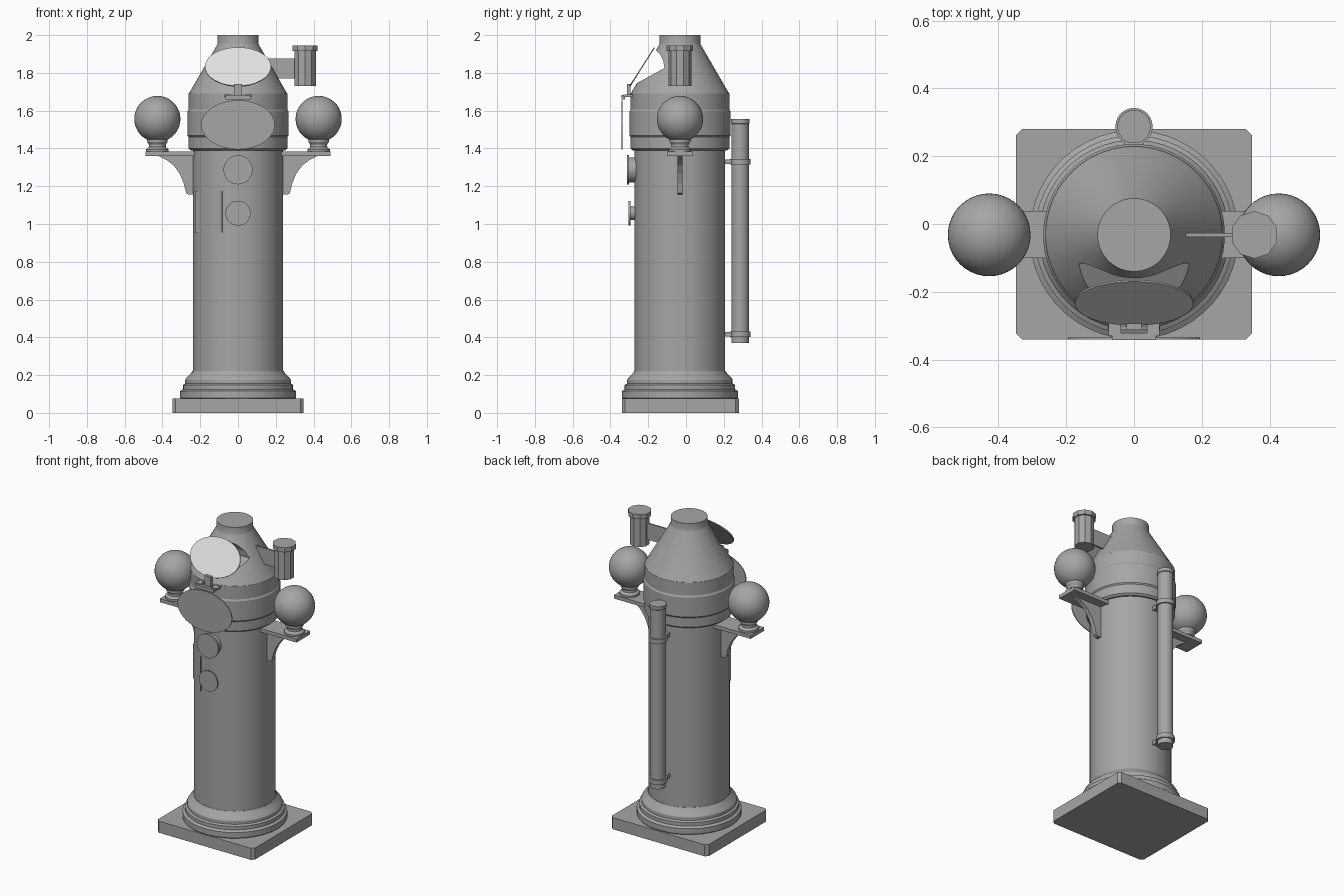
import bpy, bmesh, math
from mathutils import Vector, Matrix

cube = bpy.data.objects.get("Cube")
if cube:
    bpy.data.objects.remove(cube)

CY = -0.032  # depth of the column axis


def material(name, value):
    m = bpy.data.materials.new(name)
    m.use_nodes = True
    colour = (value, value, value, 1)
    m.diffuse_color = colour
    m.node_tree.nodes["Principled BSDF"].inputs["Base Color"].default_value = colour
    return m


GREY = material("mid grey", 0.38)
PALE = material("pale grey", 0.75)


def finish(name, bm, smooth=True):
    bmesh.ops.recalc_face_normals(bm, faces=bm.faces)
    mesh = bpy.data.meshes.new(name)
    bm.to_mesh(mesh)
    bm.free()
    ob = bpy.data.objects.new(name, mesh)
    bpy.context.collection.objects.link(ob)
    mesh.materials.append(GREY)
    if smooth:
        bpy.ops.object.select_all(action='DESELECT')
        ob.select_set(True)
        bpy.context.view_layer.objects.active = ob
        bpy.ops.object.shade_smooth_by_angle(angle=math.radians(30))
    return ob


def lathe(name, profile, x=0, y=CY, sides=48):
    """Closed solid turned around a vertical axis from (radius, height) pairs."""
    bm = bmesh.new()
    rings = []
    for r, z in profile:
        rings.append([bm.verts.new((x + r * math.cos(a), y + r * math.sin(a), z))
                      for a in (math.tau * (i + 0.5) / sides for i in range(sides))])
    for low, high in zip(rings, rings[1:]):
        for i in range(sides):
            j = (i + 1) % sides
            bm.faces.new((low[i], low[j], high[j], high[i]))
    bm.faces.new(rings[0])
    bm.faces.new(rings[-1])
    return finish(name, bm)


def box(name, lo, hi):
    bm = bmesh.new()
    lo, hi = Vector(lo), Vector(hi)
    bmesh.ops.create_cube(bm, size=1, matrix=Matrix.Translation((lo + hi) / 2)
                          @ Matrix.Diagonal((*(hi - lo), 1)))
    return finish(name, bm, False)


def prism(name, points, step):
    """Extrude a flat polygon by a vector."""
    bm = bmesh.new()
    face = bm.faces.new([bm.verts.new(p) for p in points])
    new = bmesh.ops.extrude_face_region(bm, geom=[face])["geom"]
    bmesh.ops.translate(bm, vec=step, verts=[v for v in new if isinstance(v, bmesh.types.BMVert)])
    return finish(name, bm, False)


def disc(name, centre, rx, rz, depth, tilt=0):
    """Elliptical plate facing the front, leaning back by tilt."""
    bm = bmesh.new()
    mat = (Matrix.Translation(centre) @ Matrix.Rotation(math.pi / 2 - tilt, 4, 'X')
           @ Matrix.Diagonal((rx, rz, depth, 1)))
    bmesh.ops.create_cone(bm, cap_ends=True, segments=40, radius1=1, radius2=1,
                          depth=1, matrix=mat)
    return finish(name, bm)


# Square plinth with clipped corners
hx, hy, c = 0.348, 0.31, 0.018
corners = []
for sx, sy in ((1, 1), (-1, 1), (-1, -1), (1, -1)):
    pair = [(sx * hx, sy * (hy - c)), (sx * (hx - c), sy * hy)]
    corners += pair if sx * sy > 0 else pair[::-1]
prism("plinth", [(x, y - 0.03, 0) for x, y in corners], (0, 0, 0.075))

# Moulded foot, column and upper drum
lathe("foot_moulding", [(0.3, 0.07), (0.308, 0.08), (0.308, 0.115), (0.293, 0.125),
                        (0.293, 0.148), (0.28, 0.155), (0.28, 0.175), (0.272, 0.188),
                        (0.25, 0.208), (0.242, 0.222)])
lathe("column", [(0.24, 0.2), (0.24, 1.4)])
lathe("drum", [(0.25, 1.39), (0.262, 1.4), (0.262, 1.46), (0.268, 1.468),
               (0.268, 1.595), (0.262, 1.605), (0.262, 1.69), (0.25, 1.695)])

# Conical hood with a notch cut across its front
hood = lathe("hood", [(0.262, 1.688), (0.11, 1.95), (0.108, 1.955), (0.108, 2.0)], sides=64)
notch = [(-0.148, 1.94), (-0.165, 1.925), (-0.138, 1.9), (-0.12, 1.865), (-0.114, 1.825),
         (-0.28, 1.735), (-0.45, 1.735), (-0.45, 1.94)]
cutter = prism("notch_cutter", [(-0.4, y, z) for y, z in notch], (0.8, 0, 0))
cutter.hide_render = True
cutter.hide_set(True)
cut = hood.modifiers.new("notch", 'BOOLEAN')
cut.operation = 'DIFFERENCE'
cut.solver = 'EXACT'
cut.object = cutter
bpy.context.view_layer.objects.active = hood
hood.select_set(True)
bpy.ops.object.modifier_apply(modifier=cut.name)
bpy.data.objects.remove(cutter)

# Leaning oval lid with a pale outer face, and the hanging oval cover
lean = math.atan2(0.13, 0.205)
lid = disc("hood_lid", (0, -0.232, 1.832), 0.175, 0.121, 0.006, lean)
lid.data.materials.append(PALE)
for p in lid.data.polygons:
    if p.normal.y < -0.6 and p.normal.z > 0.3 and len(p.vertices) > 4:
        p.material_index = 1
disc("hanging_cover", (0, -0.338, 1.525), 0.195, 0.13, 0.006)

# Hinge between the two ovals
box("hinge_bar", (-0.065, -0.342, 1.66), (0.065, -0.322, 1.682))
box("hinge_tab", (-0.022, -0.312, 1.675), (0.022, -0.294, 1.74))
for s in (-1, 1):
    box("hinge_arm", (s * 0.057 - 0.018, -0.33, 1.672), (s * 0.057 + 0.018, -0.27, 1.686))

# Round fittings on the column front
disc("upper_dial", (0, -0.307, 1.287), 0.077, 0.077, 0.012)
disc("upper_dial_mount", (0, -0.285, 1.287), 0.066, 0.066, 0.04)
disc("lower_dial", (0, -0.3, 1.057), 0.066, 0.066, 0.01)
disc("lower_dial_mount", (0, -0.28, 1.057), 0.035, 0.035, 0.04)

# Flat door plate set into the curve of the column
prism("side_door", [(-0.228, -0.136, 0.955), (-0.084, -0.263, 0.955),
                    (-0.076, -0.25, 0.955), (-0.215, -0.12, 0.955)], (0, 0, 0.22))

# Side shelves, brackets and spheres
web = [(0.22, 1.155), (0.262, 1.155), (0.275, 1.165), (0.287, 1.215), (0.308, 1.265),
       (0.34, 1.31), (0.38, 1.34), (0.425, 1.362), (0.22, 1.362)]
for s, side in ((1, "left"), (-1, "right")):
    x = s * 0.427
    box(side + "_shelf", (min(s * 0.22, s * 0.49), -0.1, 1.36),
        (max(s * 0.22, s * 0.49), 0.038, 1.383))
    prism(side + "_bracket", [(s * px, CY - 0.014, pz) for px, pz in web], (0, 0.028, 0))
    lathe(side + "_sphere_stand", [(0.06, 1.38), (0.06, 1.395), (0.045, 1.408),
                                   (0.045, 1.42), (0.055, 1.435), (0.055, 1.45)], x, sides=32)
    bm = bmesh.new()
    bmesh.ops.create_uvsphere(bm, u_segments=40, v_segments=24, radius=0.122,
                              matrix=Matrix.Translation((x, CY, 1.556)))
    finish(side + "_sphere", bm)

# Faceted lamp on a thin arm
lathe("lamp", [(0.06, 1.73), (0.06, 1.915), (0.07, 1.915), (0.07, 1.945)], 0.355, sides=10)
box("lamp_arm", (0.12, CY - 0.006, 1.77), (0.31, CY + 0.006, 1.875))

# Rear tube with clamp bands and stays
TY = 0.287
lathe("rear_tube", [(0.046, 0.37), (0.046, 1.53), (0.049, 1.533), (0.049, 1.555)], 0, TY, 32)
for z in (0.402, 1.315):
    lathe("tube_band", [(0.055, z), (0.055, z + 0.03)], 0, TY, 32)
    box("tube_stay", (-0.03, 0.19, z + 0.002), (0.03, TY, z + 0.026))
